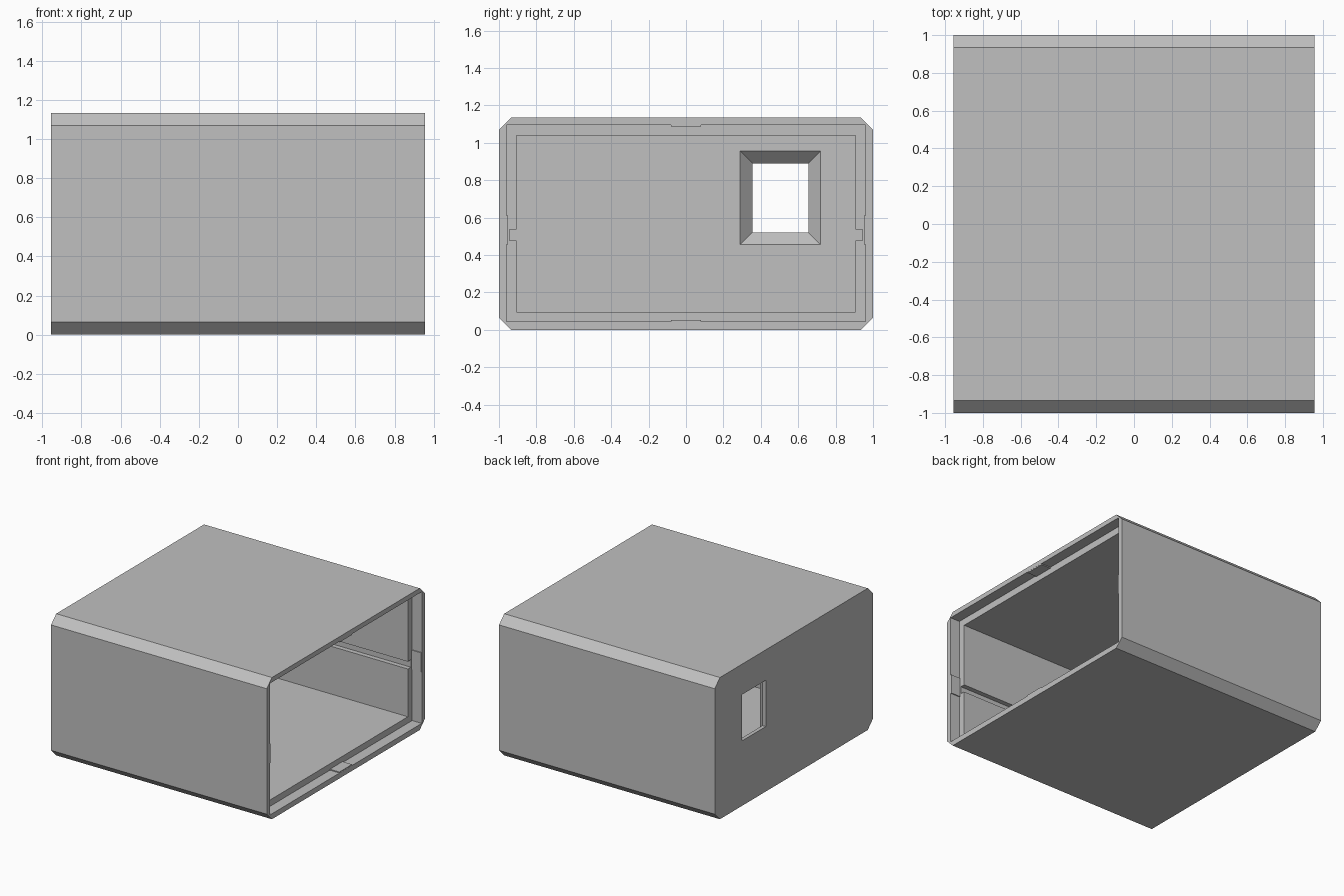
import bpy, bmesh

cube = bpy.data.objects.get("Cube")
if cube:
    bpy.data.objects.remove(cube, do_unlink=True)

# Main dimensions
END, HEIGHT, CHAMFER = 0.955, 1.134, 0.065
BACK_WALL, LEDGE = -0.86, 0.87          # inner face of closed end, floor of rim recess

grey = bpy.data.materials.new("light grey")
grey.use_nodes = True
colour = (0.53, 0.53, 0.53, 1)
grey.diffuse_color = colour
grey.node_tree.nodes["Principled BSDF"].inputs["Base Color"].default_value = colour


def loft(name, sections):
    """Solid joining (x, [(y, z), ...]) sections with equal point counts."""
    bm = bmesh.new()
    rings = [[bm.verts.new((x, y, z)) for y, z in pts] for x, pts in sections]
    for a, b in zip(rings, rings[1:]):
        for i in range(len(a)):
            j = (i + 1) % len(a)
            bm.faces.new((a[i], a[j], b[j], b[i]))
    bm.faces.new(rings[0])
    bm.faces.new(rings[-1])
    bmesh.ops.recalc_face_normals(bm, faces=bm.faces)
    mesh = bpy.data.meshes.new(name)
    bm.to_mesh(mesh)
    bm.free()
    mesh.materials.append(grey)
    obj = bpy.data.objects.new(name, mesh)
    bpy.context.collection.objects.link(obj)
    return obj


def rect(y0, y1, z0, z1):
    return [(y0, z0), (y1, z0), (y1, z1), (y0, z1)]


def mirrored(half):
    return half + [(-y, z) for y, z in reversed(half)]


def prism(name, x0, x1, pts):
    return loft(name, [(x0, pts), (x1, pts)])


# Chamfered outer sleeve
outline = mirrored([(1 - CHAMFER, 0), (1, CHAMFER),
                    (1, HEIGHT - CHAMFER), (1 - CHAMFER, HEIGHT)])
housing = prism("housing", -END, END, outline)

# Cavity with a guide groove along both side walls
cavity = mirrored([(0.906, 0.094), (0.906, 0.476), (0.944, 0.476),
                   (0.944, 0.535), (0.906, 0.535), (0.906, 1.04)])
# Window: straight outside, flared towards the inside
small = rect(0.355, 0.655, 0.52, 0.89)
large = rect(0.29, 0.72, 0.455, 0.955)

cutters = [
    prism("cavity_cutter", BACK_WALL, 1.1, cavity),
    prism("rim_cutter", LEDGE, 1.1, rect(-0.96, 0.96, 0.043, 1.096)),
    loft("window_cutter", [(-1.1, small), (BACK_WALL - 0.065, small),
                           (BACK_WALL, large), (BACK_WALL + 0.05, large)]),
]
bpy.context.view_layer.objects.active = housing
for cutter in cutters:
    cutter.hide_render = True
    mod = housing.modifiers.new(cutter.name, "BOOLEAN")
    mod.operation, mod.solver, mod.object = "DIFFERENCE", "EXACT", cutter
    bpy.ops.object.modifier_apply(modifier=mod.name)
    bpy.data.objects.remove(cutter, do_unlink=True)

# Thin snap pads on the four recess walls
pads = {
    "top_snap": rect(-0.08, 0.08, 1.088, 1.097),
    "bottom_snap": rect(-0.08, 0.08, 0.042, 0.051),
    "left_snap": rect(0.952, 0.961, 0.455, 0.61),
    "right_snap": rect(-0.961, -0.952, 0.455, 0.61),
}
for name, pts in pads.items():
    prism(name, LEDGE - 0.001, END - 0.001, pts)
